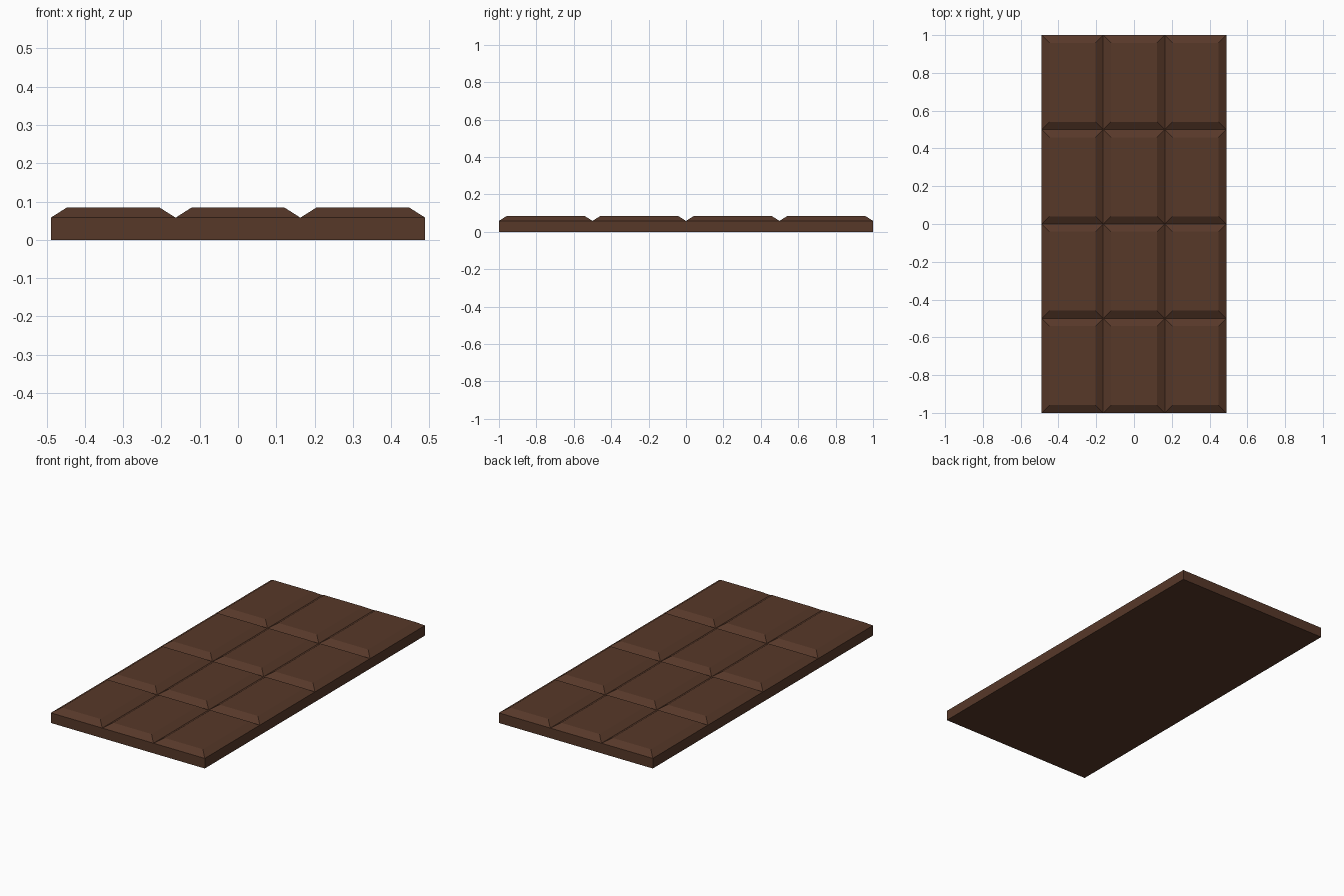
import bpy, bmesh
from mathutils import Matrix

if "Cube" in bpy.data.objects:
    bpy.data.objects.remove(bpy.data.objects["Cube"])

COLS, ROWS = 3, 4
HALF_X, HALF_Y = 0.489, 1.0
GROOVE_Z, TOP_Z, BEVEL = 0.058, 0.084, 0.041

bm = bmesh.new()

# Grid of squares at groove height
bmesh.ops.create_grid(bm, x_segments=COLS, y_segments=ROWS, size=1.0,
                      matrix=Matrix.Translation((0, 0, GROOVE_Z))
                      @ Matrix.Diagonal((HALF_X, HALF_Y, 1, 1)))

# Raised square tops with sloped sides
squares = list(bm.faces)
bmesh.ops.inset_individual(bm, faces=squares, thickness=BEVEL, use_even_offset=True)
for f in squares:
    for v in f.verts:
        v.co.z = TOP_Z
bmesh.ops.remove_doubles(bm, verts=bm.verts, dist=0.0001)

# Side walls and flat underside
rim = [e for e in bm.edges if e.is_boundary]
ext = bmesh.ops.extrude_edge_only(bm, edges=rim)["geom"]
for v in ext:
    if isinstance(v, bmesh.types.BMVert):
        v.co.z = 0.0
bottom = [e for e in bm.edges if e.is_boundary]
bmesh.ops.contextual_create(bm, geom=bottom)
bmesh.ops.recalc_face_normals(bm, faces=bm.faces)

mesh = bpy.data.meshes.new("chocolate_bar")
bm.to_mesh(mesh)
bm.free()
bar = bpy.data.objects.new("chocolate_bar", mesh)
bpy.context.collection.objects.link(bar)

# Dark brown
mat = bpy.data.materials.new("chocolate")
mat.diffuse_color = (0.095, 0.04, 0.022, 1)
mat.use_nodes = True
mat.node_tree.nodes["Principled BSDF"].inputs["Base Color"].default_value = mat.diffuse_color
mesh.materials.append(mat)
